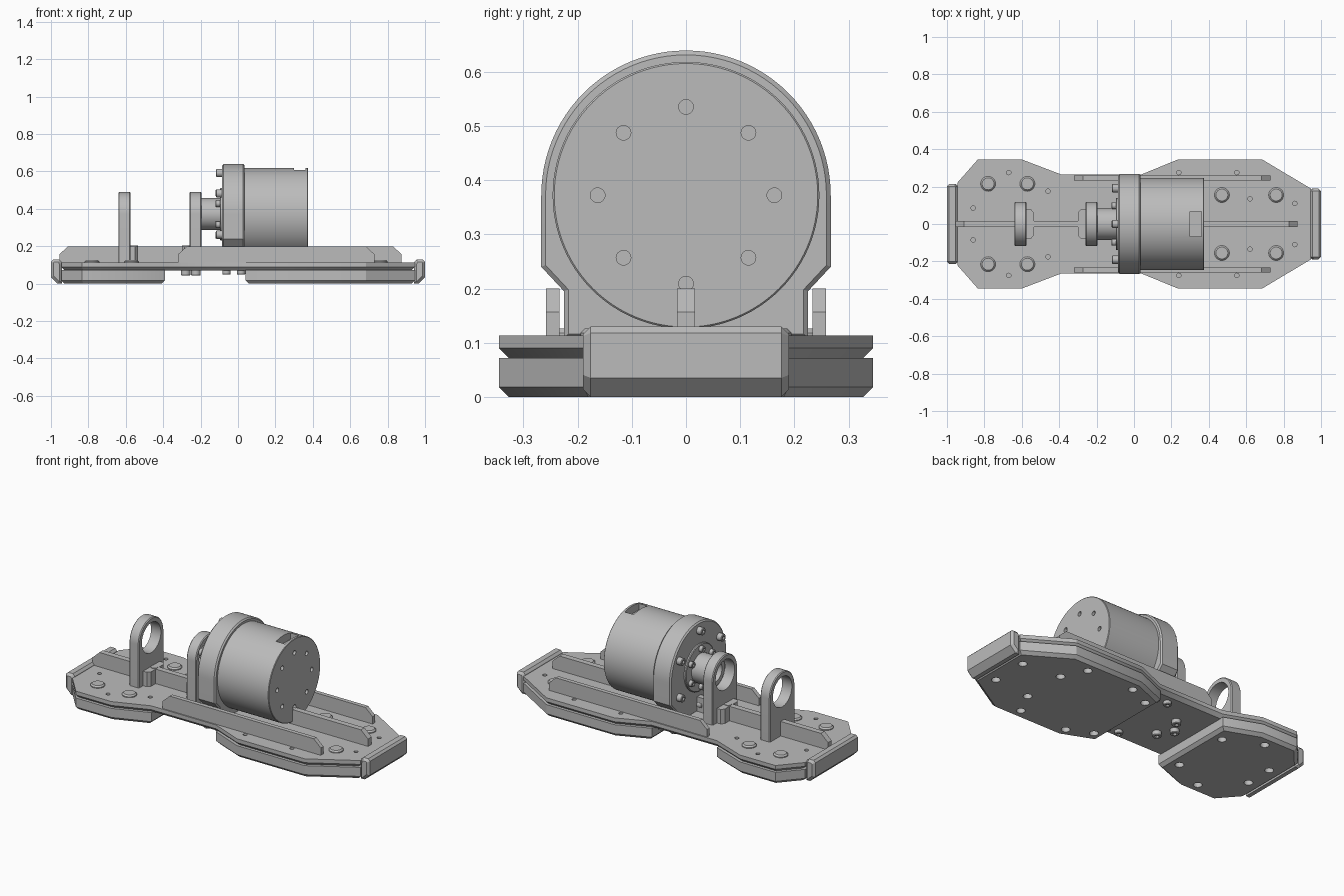
import bpy, bmesh
from math import sin, cos, pi
from mathutils import Vector

if "Cube" in bpy.data.objects:
    bpy.data.objects.remove(bpy.data.objects["Cube"])

grey = bpy.data.materials.new("machine_grey")
grey.use_nodes = True
GREY = (0.5, 0.5, 0.5, 1)
grey.diffuse_color = GREY
grey.node_tree.nodes["Principled BSDF"].inputs["Base Color"].default_value = GREY
parts = []

ORDER = {"x": lambda u, v, w: (w, u, v),
         "y": lambda u, v, w: (u, w, v),
         "z": lambda u, v, w: (u, v, w)}


def add_prism(bm, pts, lo, hi, axis):
    """Extrude a 2D outline along an axis between lo and hi."""
    to3 = ORDER[axis]
    ends = [[bm.verts.new(to3(u, v, w)) for u, v in pts] for w in (lo, hi)]
    faces = [bm.faces.new(ends[0]), bm.faces.new(ends[1])]
    n = len(pts)
    for i in range(n):
        j = (i + 1) % n
        faces.append(bm.faces.new((ends[0][i], ends[0][j], ends[1][j], ends[1][i])))
    bmesh.ops.recalc_face_normals(bm, faces=faces)
    return faces


def chamfer(bm, w, axis, size, segments=1):
    """Bevel the rim lying at the given coordinate."""
    k = "xyz".index(axis)
    rim = [e for e in bm.edges if all(abs(v.co[k] - w) < 1e-4 for v in e.verts)]
    bmesh.ops.bevel(bm, geom=rim, offset=size, segments=segments, profile=0.5,
                    affect="EDGES", clamp_overlap=True)


def finish(name, bm):
    mesh = bpy.data.meshes.new(name)
    bm.to_mesh(mesh)
    bm.free()
    mesh.materials.append(grey)
    ob = bpy.data.objects.new(name, mesh)
    bpy.context.collection.objects.link(ob)
    parts.append(ob)
    return ob


def prism(name, pts, lo, hi, axis, rims=()):
    bm = bmesh.new()
    add_prism(bm, pts, lo, hi, axis)
    for w, size in rims:
        chamfer(bm, w, axis, size)
    return finish(name, bm)


def circle(u, v, r, n=24):
    return [(u + r * cos(2 * pi * i / n), v + r * sin(2 * pi * i / n)) for i in range(n)]


def mirrored(half):
    return half + [(u, -v) for u, v in reversed(half)]


def cut(ob, shapes):
    """Subtract prisms given as (outline, lo, hi, axis) from an object."""
    bm = bmesh.new()
    for s in shapes:
        add_prism(bm, *s)
    cutter = finish("cutter", bm)
    parts.remove(cutter)
    cutter.hide_render = True
    mod = ob.modifiers.new("cut", "BOOLEAN")
    mod.object, mod.operation, mod.solver = cutter, "DIFFERENCE", "EXACT"
    deps = bpy.context.evaluated_depsgraph_get()
    mesh = bpy.data.meshes.new_from_object(ob.evaluated_get(deps))
    ob.modifiers.clear()
    ob.data = mesh
    bpy.data.objects.remove(cutter)


def bolt(name, u, v, r, base, tip, axis):
    """Cap screw with a hexagonal socket in its head."""
    ob = prism(name, circle(u, v, r, 20), base, tip, axis, [(tip, r * 0.15)])
    depth = base + (tip - base) * 0.4
    cut(ob, [(circle(u, v, r * 0.5, 6), depth, tip + (tip - base), axis)])


# Base plate
REAR = [(-0.39, 0.265), (-0.6, 0.345), (-0.835, 0.345), (-0.945, 0.22)]
FORE = [(0.04, 0.265), (0.235, 0.345), (0.685, 0.345), (0.945, 0.19)]
TOP = 0.113
HOLES = [(-0.67, 0.275), (-0.86, 0.085), (-0.46, 0.175), (0.24, 0.275),
         (0.55, 0.275), (0.62, 0.135), (0.86, 0.11)]
holes = [(x, y * s) for x, y in HOLES for s in (1, -1)]
plate = prism("base_plate", mirrored(REAR[::-1] + FORE), 0.07, TOP, "z", [(0.07, 0.02)])
cut(plate, [(circle(x, y, 0.012, 16), 0.08, 0.2, "z") for x, y in holes])

# Foot pads with screw holes underneath
for name, half, side in (("rear_foot", REAR, -1), ("front_foot", FORE, 1)):
    foot = prism(name, mirrored(half), 0, 0.072, "z", [(0, 0.018)])
    spots = [p for p in holes if p[0] * side > 0]
    if side > 0:
        spots += [(0.1, 0.21), (0.1, -0.21)]
    cut(foot, [(circle(x, y, 0.024, 20), -0.1, 0.04, "z") for x, y in spots])

# Upturned end lips
for name, s, w in (("rear_lip", -1, 0.215), ("front_lip", 1, 0.19)):
    profile = [(0.94, 0), (0.965, 0), (1, 0.035), (1, 0.118), (0.988, 0.13),
               (0.955, 0.13), (0.944, 0.118), (0.94, 0.1)]
    prism(name, [(s * u, v) for u, v in profile], -w, w, "y",
          [(-w, 0.014), (w, 0.014)])


# Stiffening ribs
def rib(name, x0, x1, y0, y1):
    c = 0.047
    prism(name, [(x0, TOP - 0.005), (x1, TOP - 0.005), (x1, 0.157), (x1 - c, 0.2),
                 (x0 + c, 0.2), (x0, 0.157)], y0, y1, "y")


rib("centre_rib", -0.955, 0.875, -0.017, 0.017)
rib("left_rib", -0.32, 0.73, 0.233, 0.258)
rib("right_rib", -0.32, 0.73, -0.258, -0.233)

# Large plate screws
for x, y in ((-0.78, 0.215), (-0.57, 0.215), (0.47, 0.155), (0.76, 0.155)):
    for s in (1, -1):
        prism("plate_screw", circle(x, s * y, 0.04, 32), 0.1, 0.126, "z", [(0.126, 0.008)])

AXIS = 0.372


def arch(r, n=32):
    return [(r * cos(pi * i / n), AXIS + r * sin(pi * i / n)) for i in range(n + 1)]


# Bearing brackets, each with a foot block on its inner or outer side
for name, x0, x1, s in (("rear_bracket", -0.64, -0.575, 1), ("front_bracket", -0.26, -0.195, -1)):
    ob = prism(name, arch(0.118) + [(-0.118, 0.108), (0.118, 0.108)], x0, x1, "x",
               [(x0, 0.005), (x1, 0.005)])
    cut(ob, [(circle(0, AXIS, 0.09, 40), x0 - 0.1, x1 + 0.1, "x")])
    face = x1 if s > 0 else x0
    block = [(face - s * 0.01, 0.078), (face + s * 0.025, 0.078),
             (face + s * 0.04, 0.06), (face + s * 0.04, 0.02)]
    prism(name + "_foot", mirrored(block), 0.108, 0.2, "z")
    prism(name + "_pin", circle(face + s * 0.02, 0, 0.02), 0.15, 0.203, "z")

# Motor mount
mount = arch(0.267, 48) + [(-0.267, 0.24), (-0.225, 0.195), (-0.225, 0.108),
                           (0.225, 0.108), (0.225, 0.195), (0.267, 0.24)]
prism("motor_mount", mount, -0.085, 0.036, "x", [(-0.085, 0.008), (0.036, 0.008)])

# Motor housing with a cable slot and rear screw holes
motor = prism("motor_housing", circle(0, AXIS, 0.246, 96), 0.03, 0.375, "x", [(0.375, 0.003)])
slot = [(0.3, -0.067), (0.36, -0.067), (0.36, 0.067), (0.3, 0.067)]
ring = [2 * pi * i / 8 for i in range(8)]
cut(motor, [(slot, 0.57, 0.7, "z")] +
    [(circle(0.163 * cos(a), AXIS + 0.163 * sin(a), 0.0135), 0.34, 0.4, "x") for a in ring])

# Output hub and coupling sleeve
prism("hub_disc", circle(0, AXIS, 0.14, 64), -0.097, -0.08, "x", [(-0.097, 0.004)])
sleeve = prism("coupling_sleeve", circle(0, AXIS, 0.086, 48), -0.197, -0.09, "x")
cut(sleeve, [(circle(0, AXIS, 0.06, 40), -0.3, -0.11, "x")])

# Mount and hub screws
for i in range(6):
    a = pi / 2 + i * pi / 3
    bolt("mount_screw", 0.22 * cos(a), AXIS + 0.22 * sin(a), 0.022, -0.08, -0.117, "x")
    bolt("hub_screw", 0.113 * cos(a), AXIS + 0.113 * sin(a), 0.018, -0.09, -0.12, "x")

# Screws under the plate
for x, y in ((-0.28, 0), (-0.225, 0.08), (-0.225, -0.08)):
    bolt("bracket_screw", x, y, 0.025, 0.075, 0.043, "z")
for x in (-0.062, 0.017):
    for y in (-0.2, 0.2):
        bolt("mount_base_screw", x, y, 0.022, 0.075, 0.048, "z")

# Smooth shading with sharp edges kept
bpy.ops.object.select_all(action="DESELECT")
for ob in parts:
    ob.select_set(True)
bpy.context.view_layer.objects.active = parts[0]
bpy.ops.object.shade_smooth_by_angle(angle=0.5)
